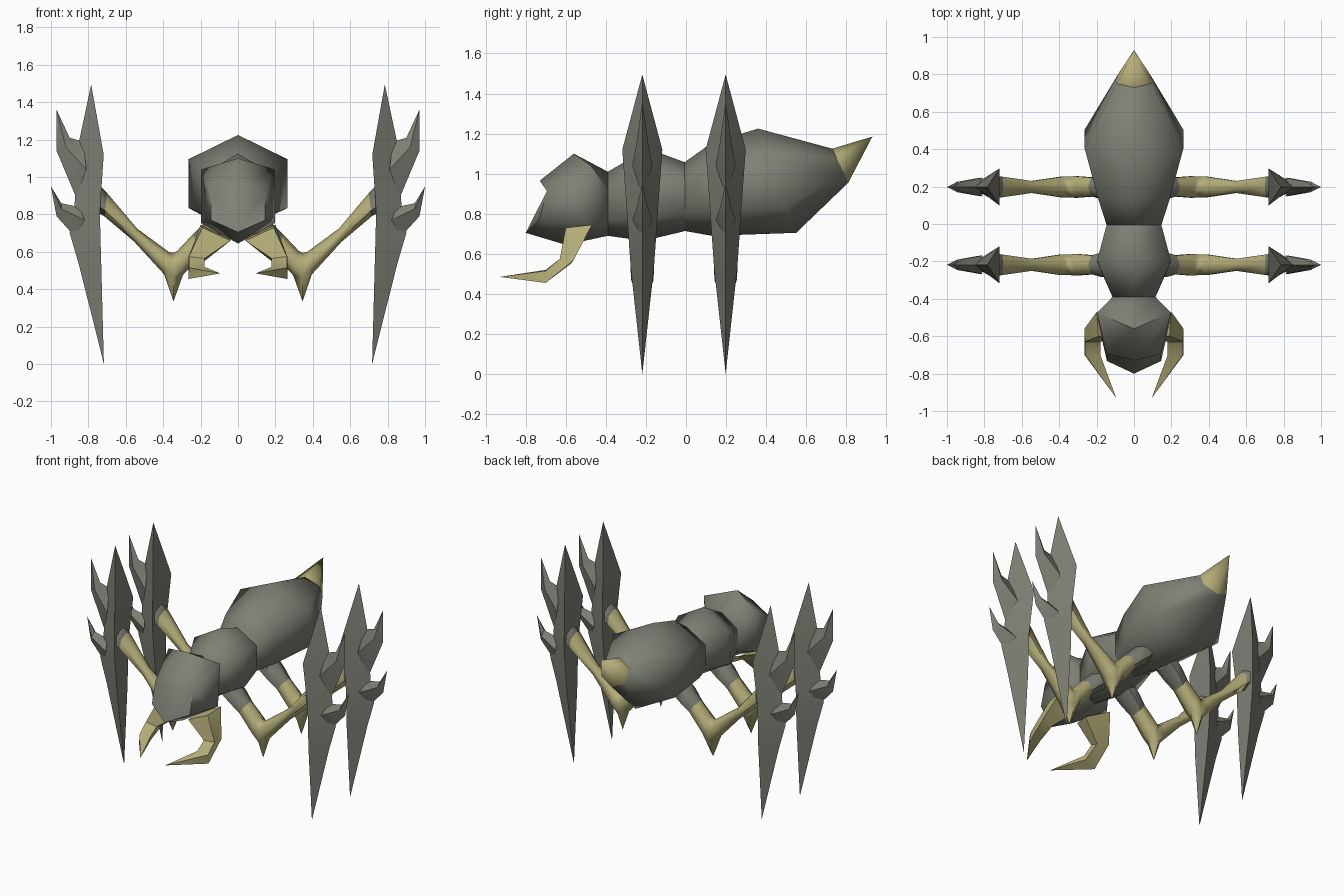
import bpy, bmesh, math
from mathutils import Vector

cube = bpy.data.objects.get("Cube")
if cube:
    bpy.data.objects.remove(cube, do_unlink=True)


def material(name, rgb):
    m = bpy.data.materials.new(name)
    m.use_nodes = True
    m.diffuse_color = (*rgb, 1)
    for n in m.node_tree.nodes:
        if n.type == 'BSDF_PRINCIPLED':
            n.inputs["Base Color"].default_value = (*rgb, 1)
            n.inputs["Roughness"].default_value = 0.9
    return m


GREY = material("shell grey", (0.21, 0.215, 0.175))
YELLOW = material("pale yellow", (0.46, 0.42, 0.19))


def loft(name, rings, mat, angle):
    """Skin a list of rings; a ring of one point is a tip."""
    bm = bmesh.new()
    loops = [[bm.verts.new(p) for p in r] for r in rings]
    for a, b in zip(loops, loops[1:]):
        n = max(len(a), len(b))
        for i in range(n):
            j = (i + 1) % n
            if len(a) == 1:
                bm.faces.new((a[0], b[j], b[i]))
            elif len(b) == 1:
                bm.faces.new((a[i], a[j], b[0]))
            else:
                bm.faces.new((a[i], a[j], b[j], b[i]))
    for end in (loops[0], loops[-1]):
        if len(end) > 2:
            bm.faces.new(end)
    bmesh.ops.recalc_face_normals(bm, faces=bm.faces)
    me = bpy.data.meshes.new(name)
    bm.to_mesh(me)
    bm.free()
    me.materials.append(mat)
    ob = bpy.data.objects.new(name, me)
    bpy.context.collection.objects.link(ob)
    bpy.ops.object.select_all(action='DESELECT')
    bpy.context.view_layer.objects.active = ob
    ob.select_set(True)
    bpy.ops.object.shade_smooth_by_angle(angle=math.radians(angle))
    return ob


def hexagon(top, bottom, w, upper=0.25, lower=0.75, shift=0.0):
    """Six-sided section as (along, height, sideways), point up."""
    t, b = Vector(top), Vector(bottom)
    u, l = t.lerp(b, upper), t.lerp(b, lower)
    return [(t.x, t.y, 0), (u.x + shift, u.y, w), (l.x + shift, l.y, w),
            (b.x, b.y, 0), (l.x + shift, l.y, -w), (u.x + shift, u.y, -w)]


def body(name, rings, mat):
    loft(name, [[(s, a, h) for a, h, s in r] for r in rings], mat, 65)


# Body, front to back
body("head", [
    hexagon((-.73, .965), (-.80, .705), .145, .2, .75, .05),
    hexagon((-.56, 1.10), (-.60, .645), .197, .13, .76, .09),
    hexagon((-.39, 1.01), (-.39, .69), .115)], GREY)
body("thorax", [
    hexagon((-.39, 1.01), (-.39, .69), .115),
    hexagon((-.19, 1.125), (-.21, .665), .197),
    hexagon((0, 1.055), (0, .715), .145)], GREY)
TAIL_RING = hexagon((.73, 1.125), (.81, .955), .092)
body("abdomen", [
    hexagon((-.01, 1.055), (-.01, .715), .145),
    hexagon((.13, 1.155), (.13, .69), .19),
    hexagon((.36, 1.225), (.55, .705), .265),
    TAIL_RING], GREY)
body("tail_spike", [TAIL_RING, [(.93, 1.185, 0)]], YELLOW)

# Leg sections in the x-z plane
COXA_END = hexagon((.245, .69), (.18, .60), .05)
HUB_START = hexagon((.70, .915), (.715, .79), .055)
COXA = [hexagon((.12, .82), (.06, .70), .07),
        hexagon((.19, .745), (.12, .655), .066),
        COXA_END]
LEG = [COXA_END,
       hexagon((.325, .605), (.295, .475), .058),
       hexagon((.345, .595), (.345, .335), .055, .2, .5),
       hexagon((.37, .60), (.395, .48), .056),
       hexagon((.54, .725), (.555, .655), .032),
       HUB_START]
HUB = [HUB_START, hexagon((.735, .95), (.75, .81), .06)]


def wedge(wing_x, wing_z, half, ridge_x, ridge_z):
    return [(wing_x, wing_z, -half), (wing_x, wing_z, half), (ridge_x, ridge_z, 0)]


def diamond(a, side, half, b):
    return [(*a, 0), (*side, half), (*b, 0), (*side, -half)]


# Blade foot: flat inner face, outer ridge and two barbs
BLADE = [[(.785, 1.495, 0)],
         wedge(.718, 1.12, .10, .85, 1.19),
         wedge(.738, .82, .078, .875, .84),
         wedge(.736, .70, .07, .90, .70),
         wedge(.731, .53, .058, .85, .53),
         [(.717, 0, 0)]]
UPPER_BARB = [diamond((.83, 1.19), (.81, 1.04), .05, (.865, .89)),
              diamond((.90, 1.21), (.92, 1.16), .028, (.97, 1.14)),
              [(.97, 1.36, 0)]]
LOWER_BARB = [diamond((.85, .84), (.82, .77), .05, (.87, .68)),
              diamond((.945, .86), (.945, .83), .028, (.97, .79)),
              [(1.0, .95, 0)]]

PARTS = (("coxa", COXA, GREY, 65), ("leg", LEG, YELLOW, 65),
         ("leg_hub", HUB, GREY, 65), ("blade", BLADE, GREY, 25),
         ("upper_barb", UPPER_BARB, GREY, 25), ("lower_barb", LOWER_BARB, GREY, 25))

# Curved jaw sections, from head to tip
JAW = [[(.20, -.47, .745), (.19, -.60, .73), (.04, -.60, .66), (.04, -.52, .67)],
       [(.265, -.56, .57), (.262, -.63, .575), (.18, -.63, .565), (.18, -.575, .55)],
       [(.265, -.70, .455), (.262, -.70, .515), (.18, -.70, .52), (.185, -.69, .49)],
       [(.095, -.93, .485)]]

for side, sx in (("left", 1), ("right", -1)):
    loft(f"jaw_{side}", [[(sx * x, y, z) for x, y, z in r] for r in JAW], YELLOW, 35)
    for place, cy in (("front", -.218), ("rear", .198)):
        for part, rings, mat, angle in PARTS:
            loft(f"{place}_{side}_{part}",
                 [[(sx * a, cy + s, h) for a, h, s in r] for r in rings], mat, angle)
